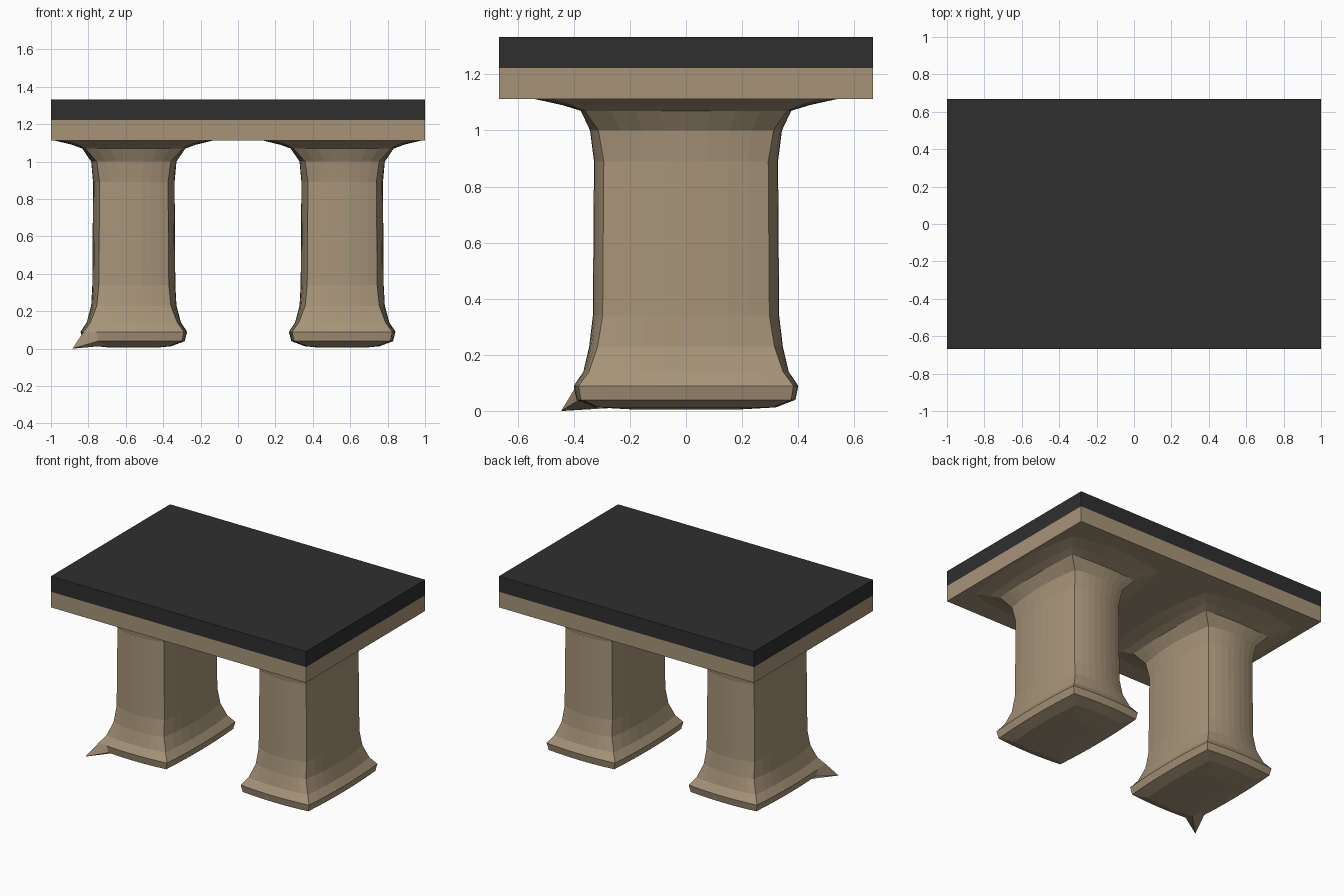
import bpy
import bmesh

old = bpy.data.objects.get("Cube")
if old:
    bpy.data.objects.remove(old)


def material(name, colour):
    mat = bpy.data.materials.new(name)
    mat.use_nodes = True
    mat.diffuse_color = (*colour, 1)
    bsdf = mat.node_tree.nodes["Principled BSDF"]
    bsdf.inputs["Base Color"].default_value = (*colour, 1)
    bsdf.inputs["Roughness"].default_value = 0.8
    return mat


tan = material("tan stone", (0.386, 0.296, 0.191))
black = material("charcoal", (0.028, 0.028, 0.028))


def finish(name, bm, mat):
    bmesh.ops.recalc_face_normals(bm, faces=bm.faces)
    mesh = bpy.data.meshes.new(name)
    bm.to_mesh(mesh)
    bm.free()
    mesh.materials.append(mat)
    obj = bpy.data.objects.new(name, mesh)
    bpy.context.collection.objects.link(obj)
    return obj


def slab(name, bottom, top, mat):
    bm = bmesh.new()
    bmesh.ops.create_cube(bm, size=1)
    for v in bm.verts:
        v.co.x *= 2
        v.co.y *= 1.334
        v.co.z = top if v.co.z > 0 else bottom
    finish(name, bm, mat)


# Table top in two layers
slab("table_frame", 1.112, 1.223, tan)
slab("table_top", 1.223, 1.333, black)

# Leg profile: height, half width, half depth, corner inset
PROFILE = [
    (0.005, 0.12, 0.18, 0.01),
    (0.013, 0.20, 0.32, 0.015),
    (0.04, 0.272, 0.39, 0.015),
    (0.09, 0.285, 0.40, 0.017),
    (0.14, 0.252, 0.366, 0.02),
    (0.23, 0.228, 0.345, 0.03),
    (0.34, 0.222, 0.332, 0.035),
    (0.89, 0.218, 0.328, 0.035),
    (1.0, 0.228, 0.342, 0.03),
    (1.07, 0.275, 0.375, 0.015),
    (1.09, 0.33, 0.44, 0.03),
    (1.112, 0.42, 0.54, 0.06),
]
SEGMENTS = 8


def section(width, depth, inset):
    """Rectangle with gently bulging sides and crisp corners."""
    cx, cy = width - inset, depth - inset
    corners = [(-cx, -cy), (cx, -cy), (cx, cy), (-cx, cy)]
    outward = [(0, -1), (1, 0), (0, 1), (-1, 0)]
    points = []
    for i, (x, y) in enumerate(corners):
        nx, ny = corners[(i + 1) % 4]
        for k in range(SEGMENTS):
            t = k / SEGMENTS
            bulge = inset * (1 - (2 * t - 1) ** 2)
            points.append((x + (nx - x) * t + outward[i][0] * bulge,
                           y + (ny - y) * t + outward[i][1] * bulge))
    return points


def leg(name, centre, spur=False):
    bm = bmesh.new()
    rings = [[bm.verts.new((centre + x, y, z)) for x, y in section(w, d, inset)]
             for z, w, d, inset in PROFILE]
    if spur:
        # Pulled-out foot corner
        rings[2][0].co = (-0.885, -0.445, 0.0)
    for low, high in zip(rings, rings[1:]):
        for i in range(len(low)):
            j = (i + 1) % len(low)
            bm.faces.new((low[i], low[j], high[j], high[i]))
    bm.faces.new(rings[0])
    bm.faces.new(rings[-1])
    finish(name, bm, tan)


leg("right_leg", -0.557, spur=True)
leg("left_leg", 0.557)
